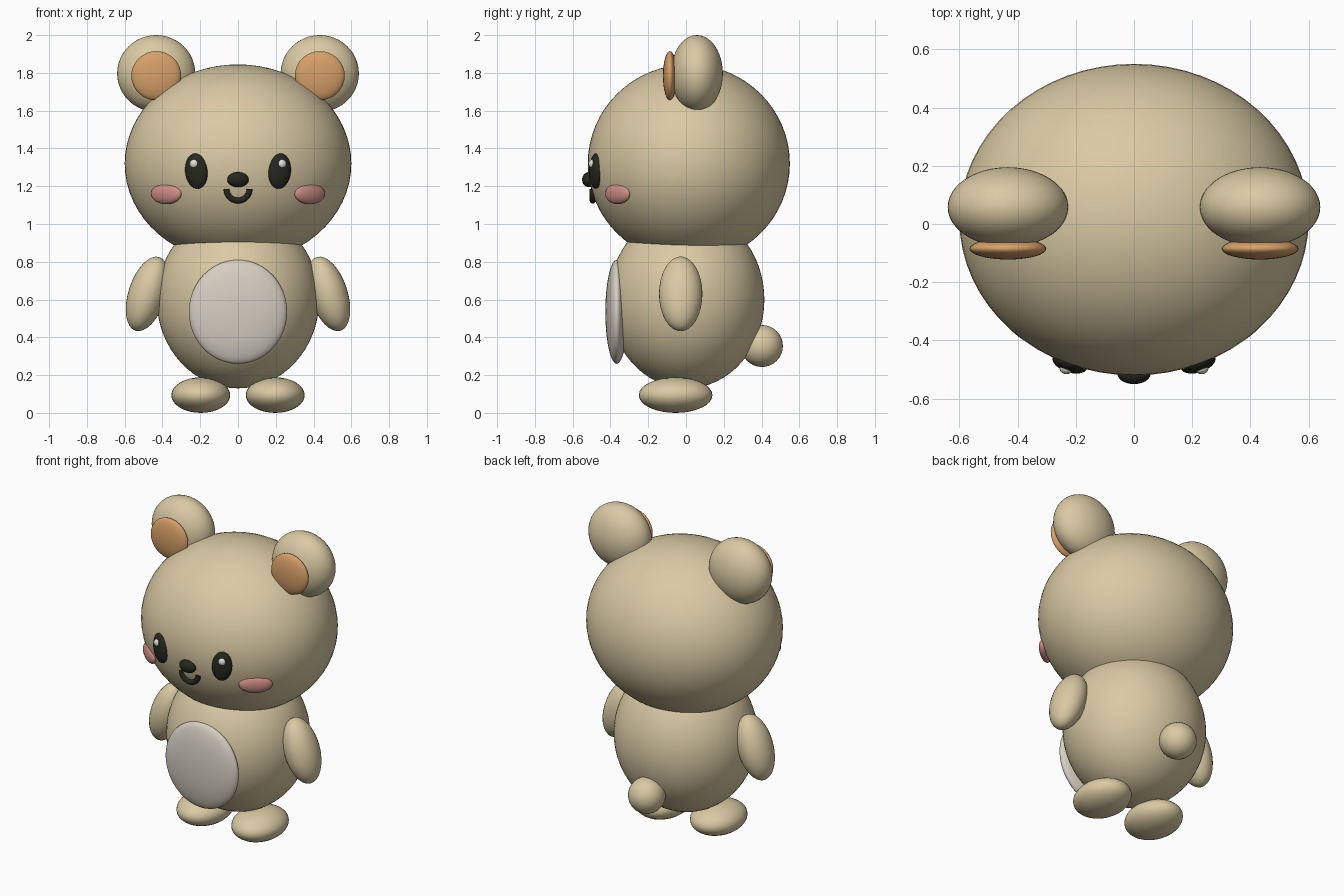
import bpy
import math
from mathutils import Vector

cube = bpy.data.objects.get("Cube")
if cube:
    bpy.data.objects.remove(cube, do_unlink=True)


def material(name, rgb):
    mat = bpy.data.materials.new(name)
    mat.use_nodes = True
    color = (*rgb, 1.0)
    mat.diffuse_color = color
    bsdf = mat.node_tree.nodes["Principled BSDF"]
    bsdf.inputs["Base Color"].default_value = color
    bsdf.inputs["Roughness"].default_value = 0.7
    return mat


FUR = material("tan fur", (0.70, 0.59, 0.37))
INNER = material("orange inner ear", (0.67, 0.35, 0.14))
BELLY = material("cream belly", (0.67, 0.62, 0.54))
BLUSH = material("pink blush", (0.62, 0.27, 0.24))
BLACK = material("soft black", (0.02, 0.02, 0.014))
WHITE = material("eye white", (0.75, 0.73, 0.68))


def ball(name, mat, center, radii, tilt=0, yaw=0, segments=48):
    """Smooth ellipsoid; tilt leans it sideways, yaw turns it about z (degrees)."""
    bpy.ops.mesh.primitive_uv_sphere_add(
        segments=segments, ring_count=segments // 2, location=center,
        rotation=(0, math.radians(tilt), math.radians(yaw)))
    obj = bpy.context.object
    obj.name = name
    obj.scale = radii
    bpy.ops.object.transform_apply(location=False, rotation=False, scale=True)
    obj.data.materials.append(mat)
    bpy.ops.object.shade_smooth()
    return obj


def pair(name, mat, center, radii, tilt=0, yaw=0, segments=32):
    """Left part on +x and its mirrored right part on -x."""
    x, y, z = center
    for side, s in (("left", 1), ("right", -1)):
        ball(f"{side}_{name}", mat, (s * x, y, z), radii, s * tilt, s * yaw, segments)


# Head, body and tail
ball("head", FUR, (0, 0.015, 1.32), (0.6, 0.535, 0.525), segments=64)
ball("body", FUR, (0, 0.003, 0.6), (0.43, 0.412, 0.47), segments=64)
ball("belly_patch", BELLY, (0, -0.367, 0.535), (0.26, 0.06, 0.275))
ball("tail", FUR, (0, 0.402, 0.354), (0.111, 0.111, 0.111), segments=32)

# Ears and limbs
pair("ear", FUR, (0.433, 0.058, 1.797), (0.207, 0.137, 0.203), segments=48)
pair("inner_ear", INNER, (0.433, -0.085, 1.785), (0.132, 0.037, 0.13))
pair("arm", FUR, (0.48, -0.028, 0.63), (0.1, 0.115, 0.205), tilt=-18)
pair("foot", FUR, (0.197, -0.055, 0.094), (0.156, 0.195, 0.094))

# Face
pair("eye", BLACK, (0.22, -0.477, 1.28), (0.062, 0.033, 0.094), tilt=6, yaw=18)
pair("eye_shine", WHITE, (0.232, -0.496, 1.318), (0.024, 0.02, 0.024), segments=16)
pair("cheek", BLUSH, (0.38, -0.362, 1.16), (0.1, 0.03, 0.055), yaw=38)
ball("nose", BLACK, (0, -0.514, 1.235), (0.057, 0.036, 0.04), segments=32)

# Smiling mouth: a half ring swept with a round bevel
curve = bpy.data.curves.new("mouth", "CURVE")
curve.dimensions = "3D"
curve.bevel_depth = 0.016
curve.bevel_resolution = 3
curve.use_fill_caps = True
steps = 20
spline = curve.splines.new("POLY")
spline.points.add(steps)
for i, point in enumerate(spline.points):
    a = math.pi * (1 + i / steps)
    p = Vector((0, -0.494, 1.185)) + 0.061 * Vector((math.cos(a), 0, math.sin(a)))
    point.co = (*p, 1)
spline.use_smooth = True
mouth = bpy.data.objects.new("mouth", curve)
bpy.context.collection.objects.link(mouth)
curve.materials.append(BLACK)
